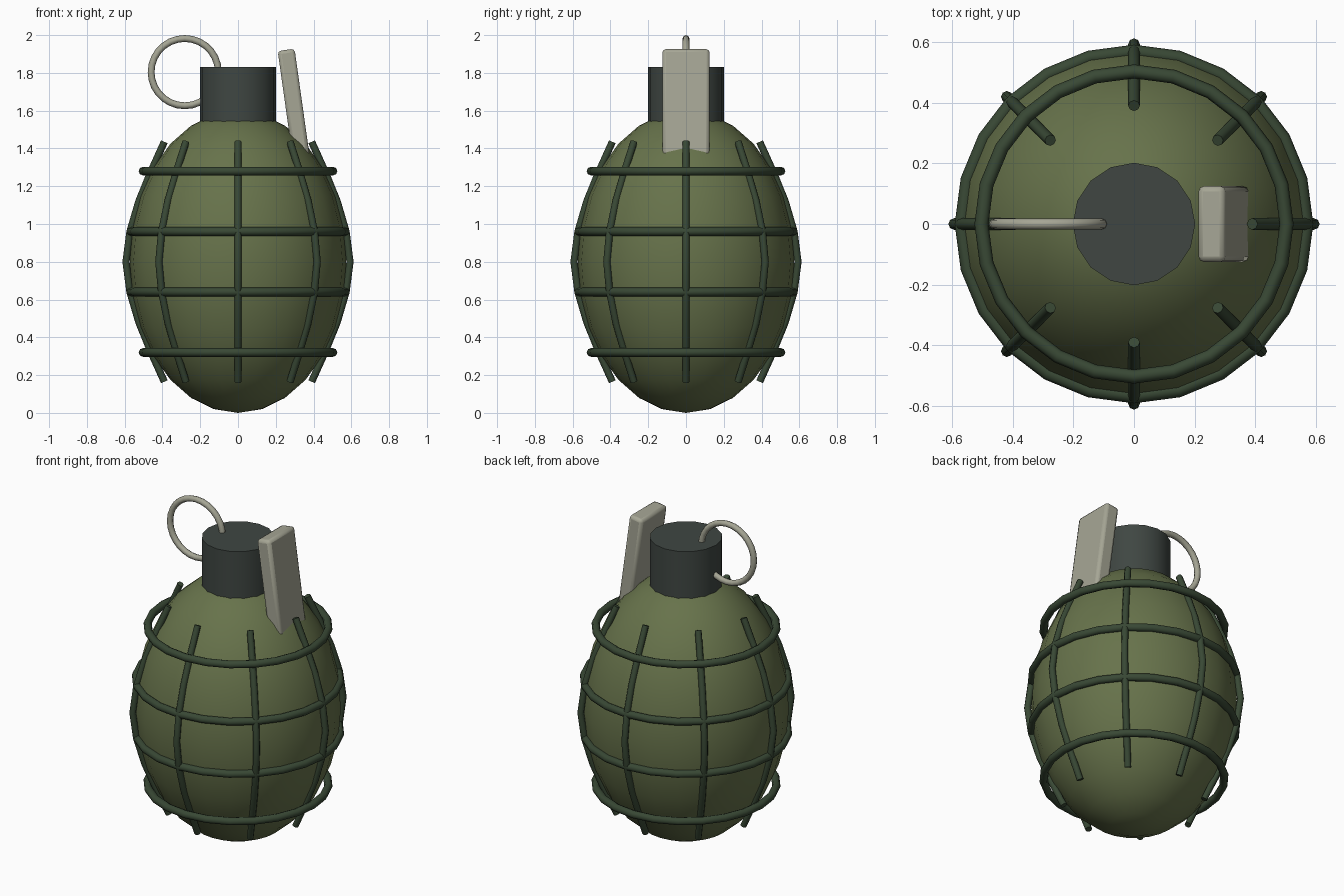
import bpy, math

if "Cube" in bpy.data.objects:
    bpy.data.objects.remove(bpy.data.objects["Cube"])

def material(name, rgb):
    m = bpy.data.materials.new(name)
    m.diffuse_color = (*rgb, 1)
    m.use_nodes = True
    m.node_tree.nodes["Principled BSDF"].inputs["Base Color"].default_value = m.diffuse_color
    return m

olive = material("olive", (0.135, 0.17, 0.07))
dark_green = material("dark_green", (0.04, 0.065, 0.035))
dark_grey = material("dark_grey", (0.05, 0.062, 0.055))
pale_metal = material("pale_metal", (0.38, 0.38, 0.30))

def finish(name, mat, angle=40):
    ob = bpy.context.object
    ob.name = name
    ob.data.materials.append(mat)
    bpy.ops.object.shade_smooth_by_angle(angle=math.radians(angle))
    return ob

def torus(name, mat, loc, major, minor, segs, rot=(0, 0, 0)):
    bpy.ops.mesh.primitive_torus_add(location=loc, rotation=rot, major_radius=major,
                                     minor_radius=minor, major_segments=segs, minor_segments=8)
    return finish(name, mat, 60)

# Egg-shaped body
bpy.ops.mesh.primitive_uv_sphere_add(segments=24, ring_count=14, radius=1, location=(0, 0, 0.8))
bpy.context.object.scale = (0.573, 0.573, 0.8)
bpy.ops.object.transform_apply(location=False, rotation=False, scale=True)
finish("body", olive)

# Horizontal bands
for i, (dz, r) in enumerate([(-0.48, 0.503), (-0.16, 0.568), (0.16, 0.568), (0.48, 0.503)]):
    torus(f"band_{i + 1}", dark_green, (0, 0, 0.8 + dz), r, 0.023, 24)

# Vertical ribs: one bent tube per 45 degrees
half = [(0.39, 0.635), (0.46, 0.48), (0.525, 0.32), (0.572, 0.16)]
profile = half + [(0.593, 0)] + [(r, -z) for r, z in reversed(half)]
for i in range(8):
    a = i * math.pi / 4
    cu = bpy.data.curves.new("rib", 'CURVE')
    cu.dimensions = '3D'
    cu.bevel_depth = 0.019
    cu.bevel_resolution = 2
    cu.use_fill_caps = True
    sp = cu.splines.new('POLY')
    sp.points.add(len(profile) - 1)
    for p, (r, z) in zip(sp.points, profile):
        p.co = (r * math.cos(a), r * math.sin(a), 0.8 + z, 1)
    ob = bpy.data.objects.new(f"rib_{i + 1}", cu)
    bpy.context.collection.objects.link(ob)
    bpy.ops.object.select_all(action='DESELECT')
    ob.select_set(True)
    bpy.context.view_layer.objects.active = ob
    bpy.ops.object.convert(target='MESH')
    finish(f"rib_{i + 1}", dark_green, 50)

# Neck cap
bpy.ops.mesh.primitive_cylinder_add(vertices=16, radius=0.202, depth=0.33, location=(0, 0, 1.665))
finish("neck", dark_grey)

# Pull ring, standing in the xz plane
torus("pull_ring", pale_metal, (-0.282, 0, 1.804), 0.178, 0.018, 28, (math.pi / 2, 0, 0))

# Tilted lever plate, its foot sunk into the body
bpy.ops.mesh.primitive_cube_add(size=1, location=(0.3, 0, 1.6), rotation=(0, math.radians(-8), 0))
bpy.context.object.scale = (0.09, 0.25, 0.65)
bpy.ops.object.transform_apply(location=False, rotation=False, scale=True)
lever = finish("lever", pale_metal, 30)
bev = lever.modifiers.new("bevel", 'BEVEL')
bev.width = 0.018
bev.segments = 2
